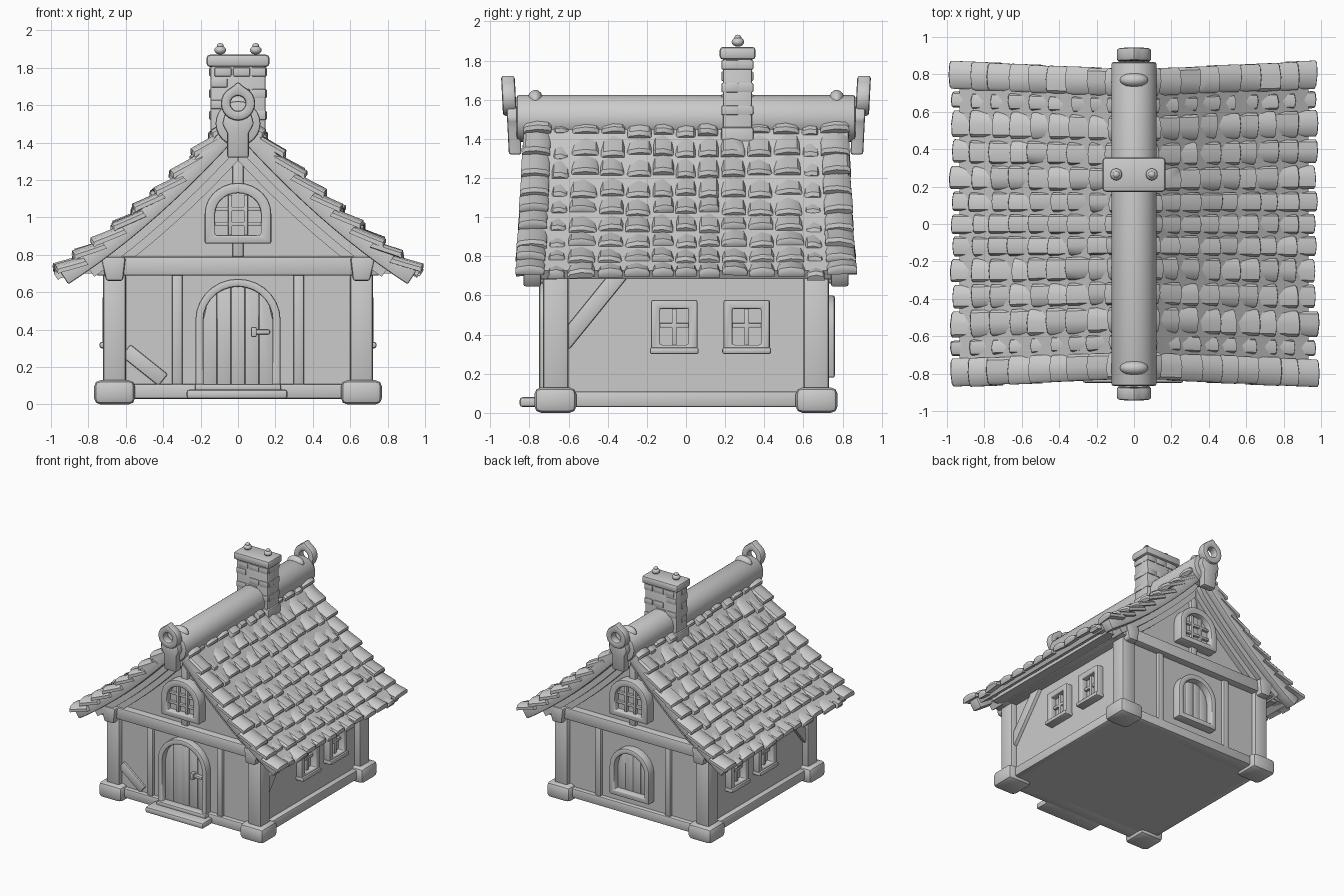
import bpy, bmesh, math, random
from mathutils import Vector

if "Cube" in bpy.data.objects:
    bpy.data.objects.remove(bpy.data.objects["Cube"])
random.seed(4)


def make(name, verts, faces, bevel=0.0, seg=2):
    bm = bmesh.new()
    vs = [bm.verts.new(v) for v in verts]
    for f in faces:
        bm.faces.new([vs[i] for i in f])
    bmesh.ops.recalc_face_normals(bm, faces=bm.faces)
    if bevel:
        es = [e for e in bm.edges if e.calc_face_angle(0) > math.radians(35)]
        bmesh.ops.bevel(bm, geom=es, offset=bevel, segments=seg, profile=0.5,
                        affect='EDGES', clamp_overlap=True)
    me = bpy.data.meshes.new(name)
    bm.to_mesh(me)
    bm.free()
    ob = bpy.data.objects.new(name, me)
    bpy.context.collection.objects.link(ob)
    return ob


# wall frames: u along the wall, w outward, v up
def gable_side(s):
    return lambda u, w, v: (u, s * w, v)


def eave_side(s):
    return lambda u, w, v: (s * w, u, v)


FRONT = gable_side(-1)


def prism(name, pts, w0, w1, M=FRONT, bevel=0.008):
    n = len(pts)
    verts = [M(u, w, v) for w in (w0, w1) for u, v in pts]
    faces = [list(range(n)), list(range(n, 2 * n))]
    faces += [(i, (i + 1) % n, n + (i + 1) % n, n + i) for i in range(n)]
    return make(name, verts, faces, bevel)


def box(name, u0, u1, w0, w1, v0, v1, M=FRONT, bevel=0.012):
    return prism(name, [(u0, v0), (u1, v0), (u1, v1), (u0, v1)], w0, w1, M, bevel)


def band(name, A, B, w0, w1, M=FRONT, closed=False, bevel=0.01):
    n = len(A)
    verts = [M(u, w, v) for w in (w0, w1) for P in (A, B) for u, v in P]
    faces = []
    for i in range(n if closed else n - 1):
        j = (i + 1) % n
        q = (0, n, 3 * n, 2 * n)          # A-inner, B-inner, B-outer, A-outer
        for k in range(4):
            a, b = q[k], q[(k + 1) % 4]
            faces.append((a + i, a + j, b + j, b + i))
    if not closed:
        faces += [(i, n + i, 3 * n + i, 2 * n + i) for i in (0, n - 1)]
    return make(name, verts, faces, bevel)


def arch(hw, z0, spring, rise, n=14):
    top = [(hw * math.cos(math.pi * i / n), spring + rise * math.sin(math.pi * i / n))
           for i in range(n + 1)]
    return [(hw, z0)] + top + [(-hw, z0)]


def bar(name, a, b, width, w0, w1, M):
    d = (Vector(b) - Vector(a)).normalized() * width / 2
    n = (-d.y, d.x)
    prism(name, [(a[0] + n[0], a[1] + n[1]), (b[0] + n[0], b[1] + n[1]),
                 (b[0] - n[0], b[1] - n[1]), (a[0] - n[0], a[1] - n[1])], w0, w1, M, 0.01)


# roof curve: height at x, shifted d along its normal
def roof(x, d=0.0):
    k = -1.15 + 0.52 * x
    l = math.hypot(k, 1)
    return x - k / l * d, 1.61 - 1.15 * x + 0.26 * x * x + d / l


def planks(name, hw, z0, spring, rise, M, n=5):
    for i in range(n):
        a, b = -hw + 2 * hw * i / n, -hw + 2 * hw * (i + 1) / n
        us = [b + (a - b) * k / 4 for k in range(5)]
        top = [(u, spring + rise * math.sqrt(max(0, 1 - (u / hw) ** 2))) for u in us]
        prism(name, [(a, z0), (b, z0)] + top, 0.66, 0.70 + random.uniform(0, .008), M, 0.005)


# walls and gable block
box("walls", -.67, .67, -.69, .69, .03, .8, bevel=0)
xs = [i / 14 * .84 for i in range(-14, 15)]
band("gable_block", [(x, roof(abs(x))[1] - .1) for x in xs], [(x, .7) for x in xs],
     -.69, .69, bevel=0)

# timber frame, windows and barge boards on both gables
for s in (-1, 1):
    M = gable_side(s)
    box("sill_beam", -.66, .66, .6, .725, .03, .11, M)
    box("cross_beam", -.76, .76, .6, .75, .69, .79, M)
    for x in (-.325, .325):
        box("stud", x - .028, x + .028, .6, .715, .1, .7, M)
    for x in (-1, 1):
        box("corner_post", x * .6, x * .722, .6, .73, .08, .7, M, .015)
        box("post_foot", x * .55, x * .77, .56, .775, 0, .13, M, .035)
        prism("corbel", [(x * .6, .79), (x * .735, .79), (x * .705, .66), (x * .615, .66)],
              .62, .785, M, .015)
        for nm, d0, d1, x1, w0, w1 in (("barge_board", -.03, -.115, .97, .74, .83),
                                       ("rafter", -.1, -.16, .86, .66, .775),
                                       ("inner_rafter", -.15, -.205, .76, .66, .735)):
            px = [.03 + (x1 - .03) * i / 12 for i in range(13)]
            P = [[(x * max(0.0, roof(q, d)[0]), roof(q, d)[1]) for q in px] for d in (d0, d1)]
            band(nm, P[0], P[1], w0, w1, M, bevel=.01 if d0 == -.03 else 0)
    box("king_post", -.03, .03, .6, .72, .78, 1.4, M)
    # arched gable window
    prism("gable_pane", arch(.14, .88, 1.02, .13), .6, .724, M, 0)
    band("gable_window_frame", arch(.178, .86, 1.02, .165), arch(.122, .905, 1.02, .11),
         .65, .775, M, True)
    for x in (-.042, .042):
        box("gable_window_bar", x - .011, x + .011, .7, .748, .89, 1.12, M, .004)
    for z in (.965, 1.045):
        box("gable_window_bar", -.125, .125, .7, .744, z - .011, z + .011, M, .004)
    # ridge finial: a pointed ring on a stem, leaning outward
    L = lambda u, w, v, s=s: (u, s * (w + (v - 1.32) * .05), v)
    ang = [math.tau * i / 24 for i in range(24)]
    out = [(.092 * math.sin(a), 1.61 + .092 * math.cos(a) + (.026 if i == 0 else .006 if i in (1, 23) else 0))
           for i, a in enumerate(ang)]
    band("finial_ring", out, [(.04 * math.sin(a), 1.61 + .04 * math.cos(a)) for a in ang],
         .855, .925, L, True, .014)
    prism("finial_stem", [(-.058, 1.32), (.058, 1.32), (.058, 1.45), (.085, 1.5), (.07, 1.56),
                          (-.07, 1.56), (-.085, 1.5), (-.058, 1.45)], .84, .905, L, .012)

# front door, step and handle
band("door_frame", arch(.228, .1, .45, .222), arch(.185, .1, .45, .18), .66, .75, FRONT, True)
planks("door_plank", .187, .1, .45, .18, FRONT)
box("door_handle", .07, .17, .69, .73, .375, .4, FRONT, .008)
box("door_handle_plate", .07, .1, .69, .745, .36, .415, FRONT, .008)
box("door_step", -.275, .265, .7, .85, .03, .08, FRONT, .015)
box("door_threshold", -.23, .23, .68, .765, .07, .11, FRONT)
bar("front_brace", (-.6, .29), (-.4, .13), .08, .6, .705, FRONT)

# arched shutter window on the back
BACK = gable_side(1)
band("back_window_frame", arch(.185, .18, .42, .18), arch(.14, .225, .42, .135),
     .65, .76, BACK, True)
planks("back_shutter", .142, .22, .42, .135, BACK, 4)

# side walls: sill, plate, brace and two windows each
for s in (-1, 1):
    M = eave_side(s)
    box("side_sill", -.66, .66, .6, .715, .03, .11, M)
    box("wall_plate", -.76, .76, .62, .76, .69, .79, M)
    bar("side_brace", (-.63, .35), (-.33, .72), .085, .6, .70, M)
    for c in (-.06, .31):
        rect = lambda a, b: [(c - a, .44 - b), (c + a, .44 - b), (c + a, .44 + b), (c - a, .44 + b)]
        band("window_frame", rect(.118, .138), rect(.073, .092), .64, .725, M, True)
        box("window_sill", c - .125, c + .125, .64, .74, .3, .335, M)
        box("window_bar", c - .012, c + .012, .65, .695, .34, .54, M, .004)
        box("window_bar", c - .08, c + .08, .65, .692, .435, .459, M, .004)

# roof boards under the tiles
for s in (-1, 1):
    px = [.02 + .93 * i / 12 for i in range(13)]
    P = [[(s * max(0, roof(q, d)[0]), roof(q, d)[1]) for q in px] for d in (-.03, -.08)]
    band("roof_boards", P[0], P[1], -.81, .81, bevel=0)

# roof tiles: overlapping domed shingles in rows
half = [.88, .715, .615, .46, .32, .18, .06]
cols = [-h for h in half] + half[::-1]
verts, faces = [], []
ROWS = 9
for s in (-1, 1):
    for r in range(ROWS):
        for c in range(len(cols) - 1):
            edge = min(c, len(cols) - 2 - c)
            x0 = .05 + .935 * r / ROWS - .03
            x1 = .05 + .935 * (r + 1) / ROWS + random.uniform(-.012, .014)
            ya, yb = cols[c], cols[c + 1]
            ya, yb = ya + .004 + random.uniform(0, .006), yb - .004 - random.uniform(0, .006)
            lift = (.012 if edge == 0 else -.012 if edge == 1 else 0) + random.uniform(-.007, .005)
            tilt = random.uniform(-.007, .007)
            base = len(verts)
            for t, d in ((0, -.045), (.5, -.018), (.92, .004), (1, -.012)):
                x = x0 + (x1 - x0) * t
                sc = .945 + .055 * x
                sec = [(0, -.022), (.1, -.006), (.5, .003), (.9, -.006), (1, -.022)]
                low = -.045 if t < 1 else -.03
                sec += [(1, low), (0, low)]
                for u, h in sec:
                    px, pz = roof(x, d + h + lift + tilt * (2 * u - 1))
                    verts.append((s * px, (ya + (yb - ya) * u) * sc, pz))
            for k in range(3):
                a = base + 7 * k
                faces += [(a + i, a + (i + 1) % 7, a + 7 + (i + 1) % 7, a + 7 + i) for i in range(7)]
            faces += [[base + i for i in range(7)], [base + 21 + i for i in range(7)]]
make("roof_tiles", verts, faces)

# ridge log with collars near each end
circ = lambda r: [(r * math.cos(math.tau * i / 24), 1.503 + r * math.sin(math.tau * i / 24))
                  for i in range(24)]
prism("ridge_log", circ(.12), -.865, .865, bevel=.01)
for s in (-1, 1):
    bpy.ops.mesh.primitive_uv_sphere_add(segments=20, ring_count=12, radius=1, location=(0, s * .77, 1.6))
    bpy.context.object.name = "ridge_knob"
    bpy.context.object.scale = (.075, .04, .05)

# chimney with raised bricks, cap and two pots
YM = gable_side(1)
box("chimney", -.147, .147, .188, .337, 1.2, 1.83, YM, .01)
for r in range(6):
    z = 1.46 + r * .058
    for k in range(3):
        u = -.15 + .1 * k + (.02 if r % 2 else 0)
        if random.random() < .6:
            box("brick", u + .004, min(u + .094, .15), .181, .344, z + .004, z + .052, YM, .006)
    if r % 2:
        box("brick", -.154, .154, .2, .27, z + .004, z + .052, YM, .006)
box("chimney_flashing", -.16, .16, .18, .345, 1.36, 1.46, YM, .012)
box("chimney_cap", -.168, .168, .172, .356, 1.805, 1.87, YM, .018)
for x in (-.095, .095):
    for r, z, h in ((.032, 1.895, .06), (.018, 1.918, .04)):
        bpy.ops.mesh.primitive_uv_sphere_add(segments=14, ring_count=8, radius=1, location=(x, .265, z))
        bpy.context.object.name = "chimney_pot"
        bpy.context.object.scale = (r, r, h / 2 - .006)

# smooth shading with crisp corners
bpy.ops.object.select_all(action='SELECT')
bpy.context.view_layer.objects.active = bpy.context.selected_objects[0]
bpy.ops.object.shade_smooth_by_angle(angle=math.radians(40))
